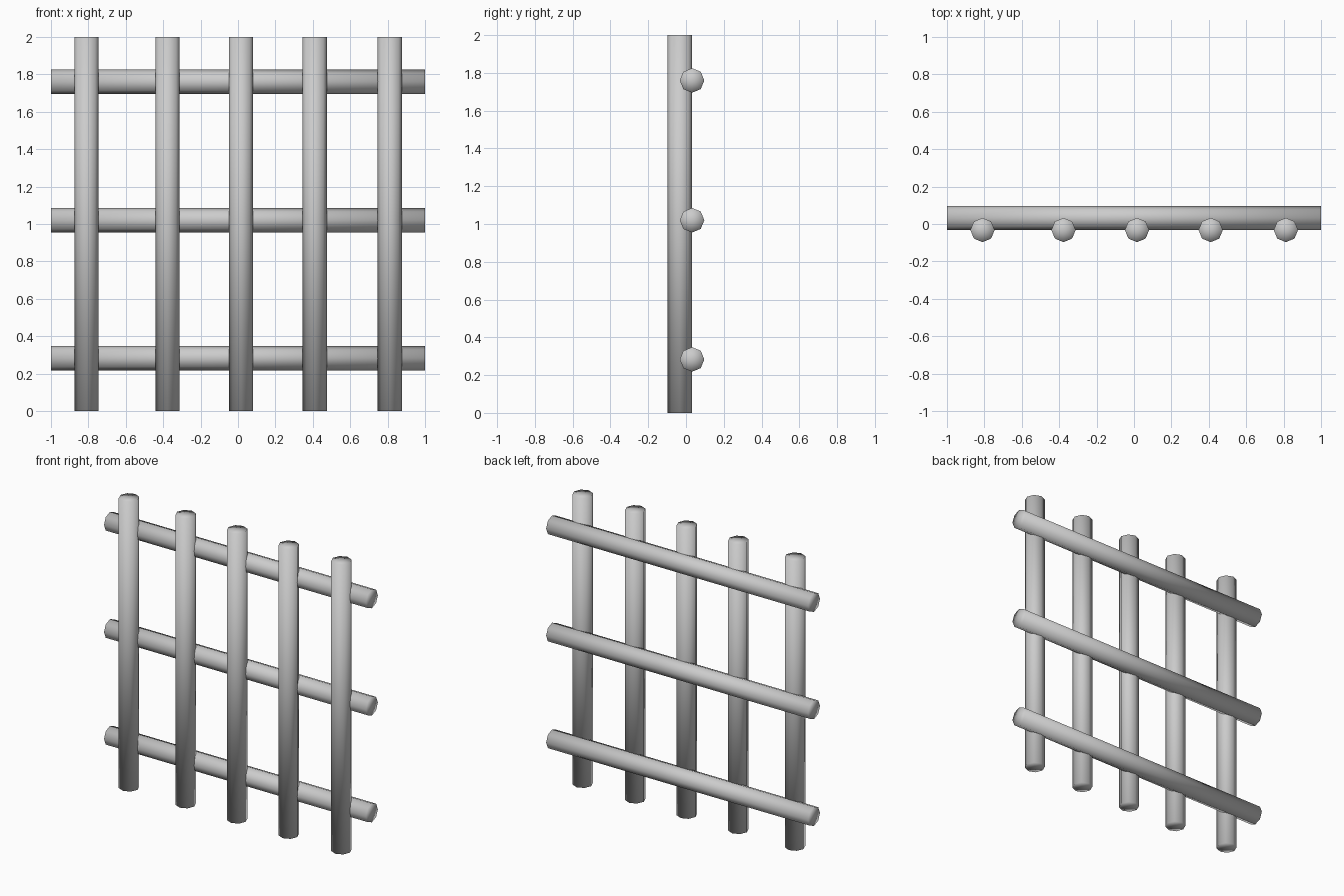
import bpy
import math

if "Cube" in bpy.data.objects:
    bpy.data.objects.remove(bpy.data.objects["Cube"])

RADIUS = 0.065
OFFSET = 0.032  # bars and rails overlap slightly at y = 0


def rod(name, location, rotation=(0, 0, 0)):
    """Eight-sided, smooth-shaded rod with fan caps, 2 units long."""
    bpy.ops.mesh.primitive_cylinder_add(
        vertices=8, radius=RADIUS, depth=2, end_fill_type='TRIFAN',
        location=location, rotation=rotation)
    obj = bpy.context.object
    obj.name = name
    bpy.ops.object.shade_smooth()
    return obj


# Upright bars at the front
for i, x in enumerate((-0.81, -0.377, 0.016, 0.41, 0.812)):
    rod(f"upright_bar_{i + 1}", (x, -OFFSET, 1))

# Horizontal rails at the back
for i, z in enumerate((0.283, 1.02, 1.76)):
    rod(f"cross_rail_{i + 1}", (0, OFFSET, z), (0, math.pi / 2, 0))
